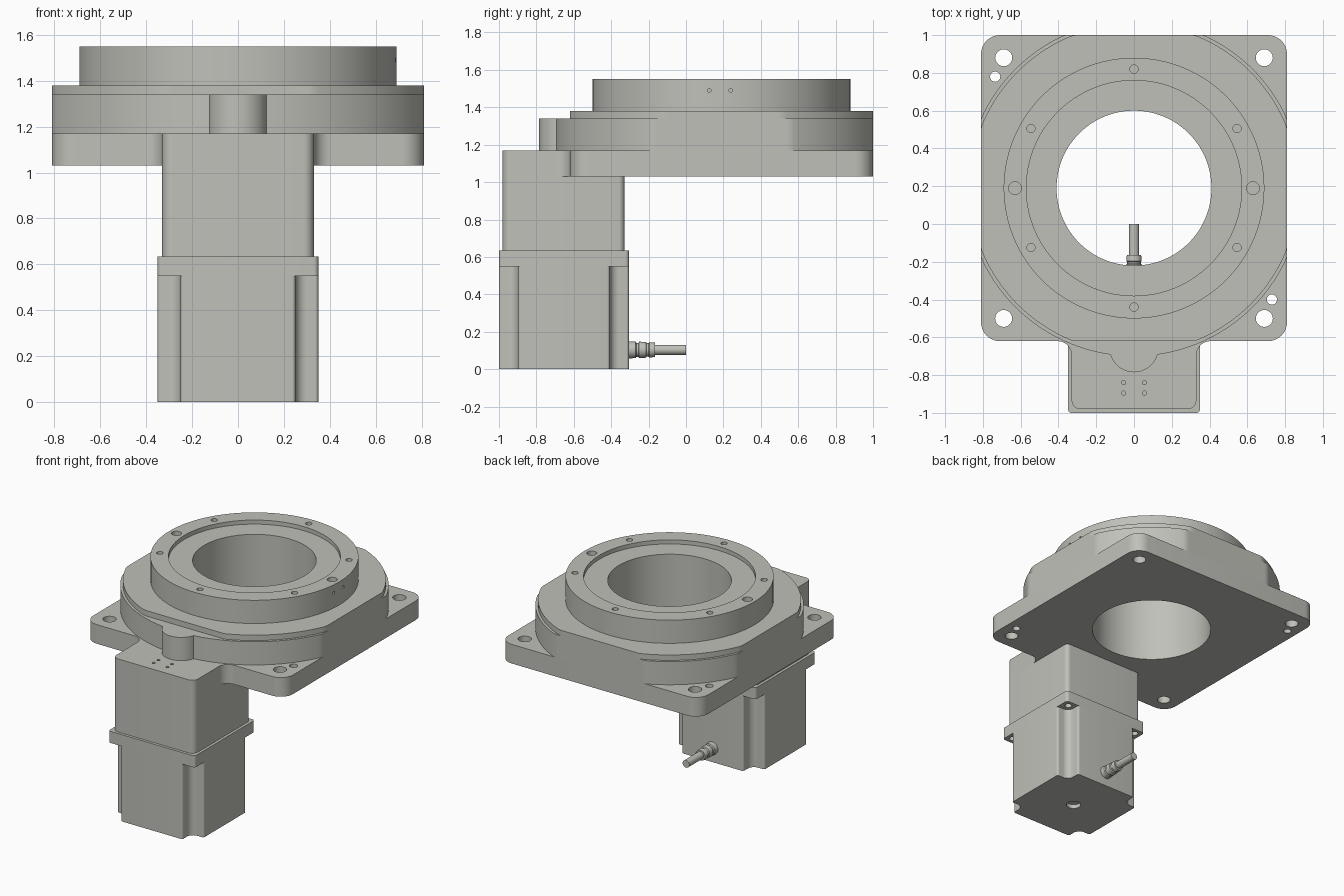
import bpy, bmesh, math
from mathutils import Vector, Matrix

if "Cube" in bpy.data.objects:
    bpy.data.objects.remove(bpy.data.objects["Cube"])

CY = 0.19                 # y of the turntable axis
MY, MH = -0.6525, 0.3475  # motor centre y and half width

metal = bpy.data.materials.new("warm_grey_metal")
metal.diffuse_color = (0.53, 0.53, 0.49, 1)
metal.use_nodes = True
metal.node_tree.nodes["Principled BSDF"].inputs["Base Color"].default_value = metal.diffuse_color


def finish(name, bm):
    bmesh.ops.recalc_face_normals(bm, faces=bm.faces)
    me = bpy.data.meshes.new(name)
    bm.to_mesh(me)
    bm.free()
    me.materials.append(metal)
    ob = bpy.data.objects.new(name, me)
    bpy.context.collection.objects.link(ob)
    return ob


def smooth(ob):
    ob.data.shade_smooth()
    ob.data.set_sharp_from_angle(angle=math.radians(30))


def circle(r, n=128, cx=0, cy=CY):
    return [(cx + r * math.cos(2 * math.pi * i / n), cy + r * math.sin(2 * math.pi * i / n))
            for i in range(n)]


def rounded(corners, steps=8):
    """Outline from (x, y, radius) corners, convex or concave."""
    out = []
    for i, (x, y, r) in enumerate(corners):
        p = Vector((x, y))
        a = (Vector(corners[i - 1][:2]) - p).normalized()
        b = (Vector(corners[(i + 1) % len(corners)][:2]) - p).normalized()
        half = a.angle(b) / 2
        c = p + (a + b).normalized() * (r / math.sin(half))
        s = p + a * (r / math.tan(half)) - c
        e = p + b * (r / math.tan(half)) - c
        turn = math.atan2(s.x * e.y - s.y * e.x, s.dot(e))
        for k in range(steps + 1):
            out.append(tuple(c + Matrix.Rotation(turn * k / steps, 2) @ s))
    return out


def mirror_x(half):
    return half + [(-x, y, r) for x, y, r in reversed(half)]


def prism(name, outline, z0, z1):
    bm = bmesh.new()
    f = bm.faces.new([bm.verts.new((x, y, z0)) for x, y in outline])
    top = bmesh.ops.extrude_face_region(bm, geom=[f])
    bmesh.ops.translate(bm, vec=(0, 0, z1 - z0),
                        verts=[v for v in top["geom"] if isinstance(v, bmesh.types.BMVert)])
    return finish(name, bm)


def cut(ob, holes):
    """Drill (x, y, radius, z0, z1) vertical holes, one boolean for each."""
    for x, y, r, z0, z1 in holes:
        drill(ob, prism("hole_cutter", circle(r, 128 if r > 0.3 else 20, x, y), z0, z1))
    smooth(ob)


def drill(ob, tool):
    tool.hide_render = True
    mod = ob.modifiers.new("cut", "BOOLEAN")
    mod.operation, mod.solver, mod.object = "DIFFERENCE", "EXACT", tool
    dg = bpy.context.evaluated_depsgraph_get()
    me = bpy.data.meshes.new_from_object(ob.evaluated_get(dg))
    ob.modifiers.clear()
    ob.data = me
    bpy.data.objects.remove(tool)


def lathe_y(name, profile, cx, cz, n=32):
    """Turned part along y from (y, radius) points."""
    bm = bmesh.new()
    rings = [[bm.verts.new((cx + r * math.cos(2 * math.pi * i / n), y,
                            cz + r * math.sin(2 * math.pi * i / n))) for i in range(n)]
             for y, r in profile]
    for a, b in zip(rings, rings[1:]):
        for i in range(n):
            bm.faces.new((a[i], a[(i + 1) % n], b[(i + 1) % n], b[i]))
    bm.faces.new(rings[0])
    bm.faces.new(rings[-1])
    ob = finish(name, bm)
    smooth(ob)
    return ob


bore = (0, CY, 0.41, 0.9, 1.7)

# Mounting plate with the neck that covers the gear housing
plate = prism("mounting_plate", rounded(mirror_x([
    (0.33, -0.98, 0.045), (0.33, -0.62, 0.075), (0.81, -0.62, 0.1), (0.81, 1.0, 0.1)])), 1.03, 1.17)
holes = [(sx * 0.69, y, 0.045, 0.9, 1.3) for sx in (-1, 1) for y in (0.88, -0.5)]
holes += [(-0.735, 0.78, 0.027, 0.9, 1.3), (0.73, -0.4, 0.027, 0.9, 1.3)]
holes += [(sx * 0.055, y, 0.011, 1.14, 1.3) for sx in (-1, 1) for y in (-0.84, -0.895)]
cut(plate, [bore] + holes)


# Round body in two steps, trimmed flat at the plate edges
def trimmed(r, front):
    return [(max(-0.81, min(0.81, x)), max(front, min(1.0, y))) for x, y in circle(r, 240)]


cut(prism("body_lower", trimmed(0.89, -0.8), 1.17, 1.34), [bore])
cut(prism("body_upper", trimmed(0.872, -0.62), 1.34, 1.38), [bore])
smooth(prism("front_boss", circle(0.13, 48, 0, -0.655), 1.17, 1.34))

# Turntable with recess, screw holes, dowel holes and two side marks
table = prism("turntable", circle(0.69), 1.38, 1.55)
for y in (0.125, 0.24):
    drill(table, (lambda o: (o.data.transform(
        Matrix.Translation((0.67, y, 1.49)) @ Matrix.Rotation(math.pi / 2, 4, "Y")), o)[1])(
        prism("mark_cutter", circle(0.01, 12, 0, 0), 0, 0.1)))
screws = [(0.63 * math.sin(k * math.pi / 3), CY + 0.63 * math.cos(k * math.pi / 3), 0.022, 1.48, 1.7)
          for k in range(6)]
dowels = [(sx * 0.63, CY, 0.034, 1.47, 1.7) for sx in (-1, 1)]
cut(table, [bore, (0, CY, 0.57, 1.52, 1.7)] + screws + dowels)

# Gear housing under the neck
smooth(prism("gear_housing", rounded(mirror_x([(0.33, -0.98, 0.045), (0.33, -0.33, 0.03)])), 0.635, 1.03))

# Motor flange with four corner holes
flange = prism("motor_flange", rounded(mirror_x([
    (0.35, MY - MH, 0.02), (0.35, MY + MH, 0.02)])), 0.55, 0.635)
cut(flange, [(sx * 0.3, MY + sy * 0.3, 0.025, 0.5, 0.62) for sx in (-1, 1) for sy in (-1, 1)])

# Motor body with notched corners and a shallow hole underneath
notch = [(0.35, 0.245, 0.015), (0.25, 0.245, 0.05), (0.25, MH, 0.015)]
half = [(x, MY - y, r) for x, y, r in reversed(notch)] + [(x, MY + y, r) for x, y, r in notch]
motor = prism("motor_body", rounded(mirror_x(half)), 0, 0.55)
cut(motor, [(0, MY, 0.05, -0.1, 0.03)])

# Cable gland and cable
lathe_y("cable_gland", [(-0.31, 0.046), (-0.27, 0.044), (-0.265, 0.037), (-0.255, 0.037),
                        (-0.25, 0.044), (-0.215, 0.042), (-0.21, 0.036), (-0.2, 0.036),
                        (-0.195, 0.041), (-0.165, 0.038)], 0, 0.103)
lathe_y("cable", [(-0.17, 0.027), (0.0, 0.027)], 0, 0.103)
